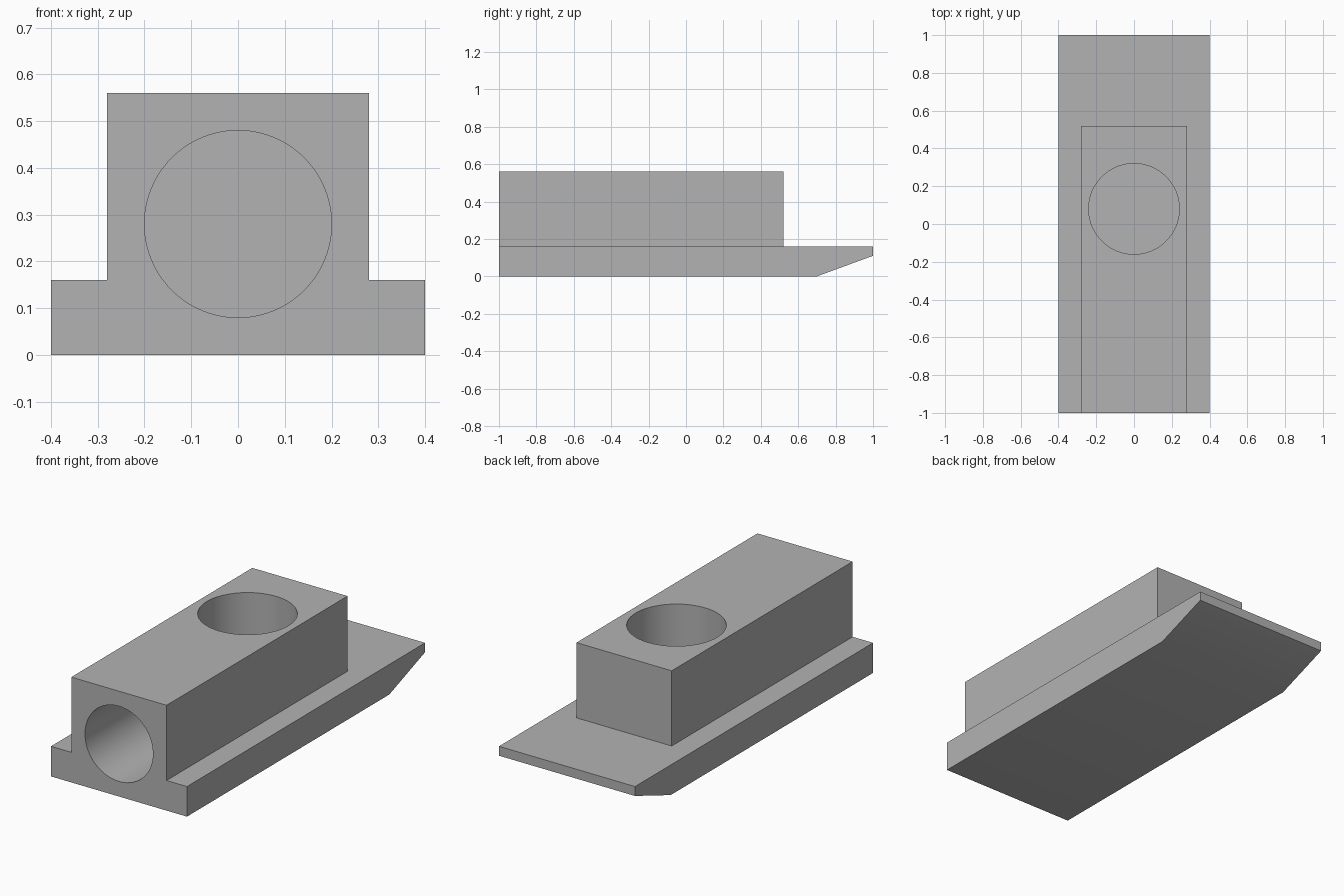
import bpy
import bmesh
import math
from mathutils import Matrix, Vector

default = bpy.data.objects.get("Cube")
if default:
    bpy.data.objects.remove(default, do_unlink=True)

grey = bpy.data.materials.new("plain grey")
grey.use_nodes = True
COLOUR = (0.45, 0.45, 0.45, 1)
grey.diffuse_color = COLOUR
grey.node_tree.nodes["Principled BSDF"].inputs["Base Color"].default_value = COLOUR


def make_object(name, bm):
    bmesh.ops.recalc_face_normals(bm, faces=bm.faces)
    mesh = bpy.data.meshes.new(name)
    bm.to_mesh(mesh)
    bm.free()
    mesh.materials.append(grey)
    obj = bpy.data.objects.new(name, mesh)
    bpy.context.collection.objects.link(obj)
    return obj


def side_extrusion(name, profile, half_width):
    """Extrude a closed (y, z) profile across x."""
    bm = bmesh.new()
    face = bm.faces.new([bm.verts.new((-half_width, y, z)) for y, z in profile])
    grown = bmesh.ops.extrude_face_region(bm, geom=[face])["geom"]
    verts = [v for v in grown if isinstance(v, bmesh.types.BMVert)]
    bmesh.ops.translate(bm, verts=verts, vec=(2 * half_width, 0, 0))
    return make_object(name, bm)


def cylinder(name, start, end, radius):
    """Solid cylinder between two points."""
    start, end = Vector(start), Vector(end)
    axis = end - start
    turn = axis.to_track_quat("Z", "Y").to_matrix().to_4x4()
    bm = bmesh.new()
    bmesh.ops.create_cone(bm, cap_ends=True, segments=96, radius1=radius,
                          radius2=radius, depth=axis.length,
                          matrix=Matrix.Translation((start + end) / 2) @ turn)
    return make_object(name, bm)


def combine(target, other, operation):
    """Apply a boolean and discard the helper."""
    bpy.context.view_layer.objects.active = target
    mod = target.modifiers.new(operation, "BOOLEAN")
    mod.operation = operation
    mod.solver = "EXACT"
    mod.object = other
    bpy.ops.object.modifier_apply(modifier=mod.name)
    bpy.data.objects.remove(other, do_unlink=True)


# Base plate with its underside chamfered at the back
body = side_extrusion("bored_block_on_plate",
                      [(-1, 0), (0.7, 0), (1, 0.11), (1, 0.16), (-1, 0.16)], 0.4)

# Raised block, flush with the front of the plate
block = side_extrusion("raised_block",
                       [(-1, 0.05), (0.52, 0.05), (0.52, 0.56), (-1, 0.56)], 0.28)
combine(body, block, "UNION")

# Blind bore from the front and round pocket from the top
combine(body, cylinder("front_bore", (0, -1.1, 0.28), (0, -0.2, 0.28), 0.2), "DIFFERENCE")
combine(body, cylinder("top_pocket", (0, 0.08, 0.7), (0, 0.08, 0.16), 0.24), "DIFFERENCE")

# Smooth bores, crisp edges
bpy.ops.object.select_all(action="DESELECT")
body.select_set(True)
bpy.context.view_layer.objects.active = body
bpy.ops.object.shade_smooth_by_angle(angle=math.radians(30))
